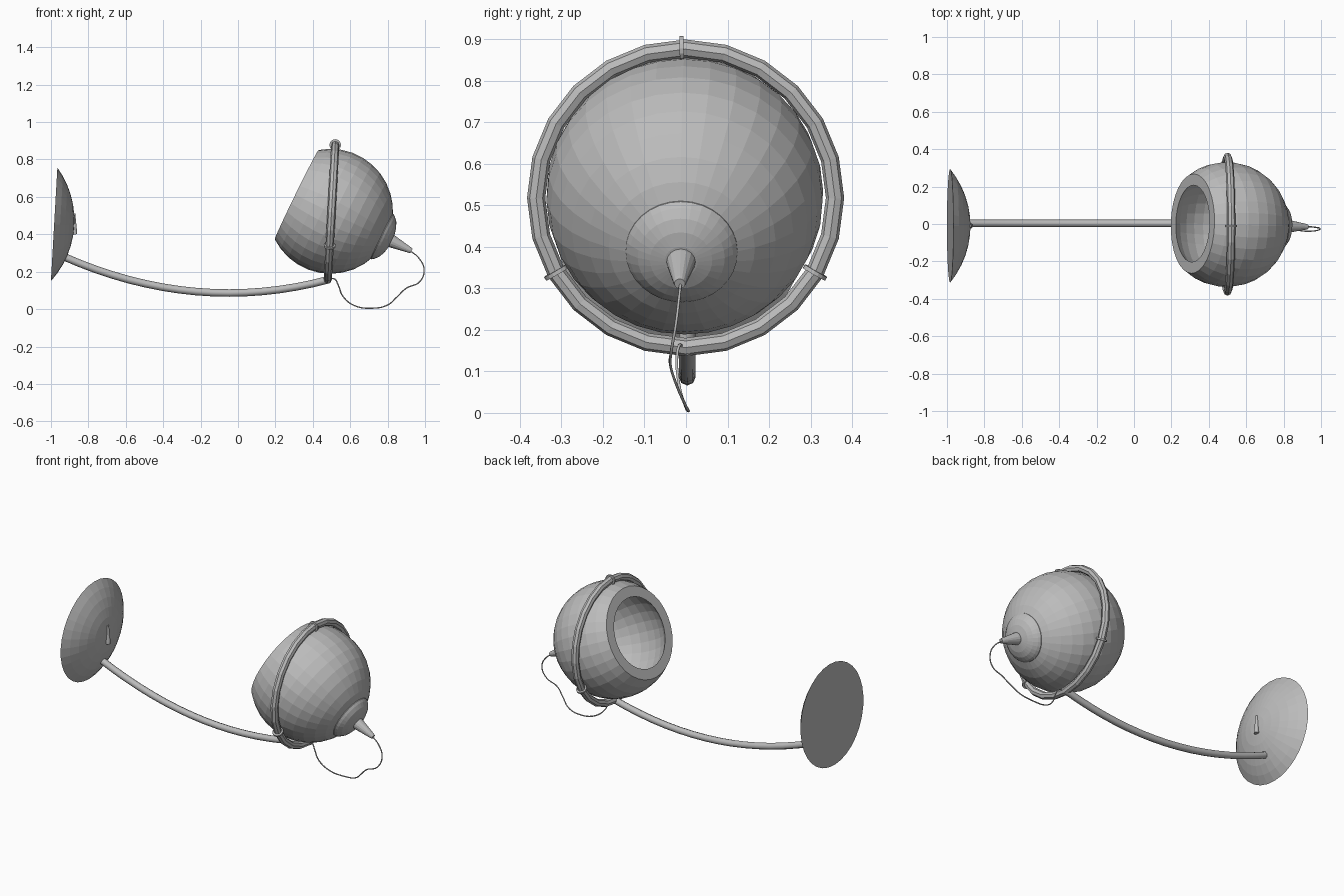
import bpy, bmesh
from math import sin, cos, pi, radians, sqrt, asin, atan2
from mathutils import Vector

cube = bpy.data.objects.get("Cube")
if cube:
    bpy.data.objects.remove(cube, do_unlink=True)

grey = bpy.data.materials.new("grey metal")
grey.use_nodes = True
GREY = (0.5, 0.5, 0.5, 1)
grey.diffuse_color = GREY
grey.node_tree.nodes["Principled BSDF"].inputs["Base Color"].default_value = GREY


def add(name, data):
    obj = bpy.data.objects.new(name, data)
    data.materials.append(grey)
    bpy.context.collection.objects.link(obj)
    return obj


def lathe(name, profile, origin, axis, sides=32):
    """Revolve (radius, height) points about an axis."""
    bm = bmesh.new()
    rings = [[bm.verts.new((r * cos(2 * pi * i / sides), r * sin(2 * pi * i / sides), h))
              for i in range(sides)] for r, h in profile]
    for a, b in zip(rings, rings[1:]):
        for i in range(sides):
            j = (i + 1) % sides
            bm.faces.new((a[i], a[j], b[j], b[i]))
    bmesh.ops.remove_doubles(bm, verts=bm.verts, dist=1e-5)
    # fill the flat ends where the profile does not reach the axis
    edges = [e for e in bm.edges if e.is_boundary]
    if edges:
        bmesh.ops.holes_fill(bm, edges=edges, sides=0)
    bmesh.ops.recalc_face_normals(bm, faces=bm.faces)
    mesh = bpy.data.meshes.new(name)
    bm.to_mesh(mesh)
    bm.free()
    obj = add(name, mesh)
    obj.location = origin
    obj.rotation_mode = 'QUATERNION'
    obj.rotation_quaternion = Vector(axis).to_track_quat('Z', 'Y')
    return obj


def tube(name, points, radius, kind='POLY', resolution=2):
    curve = bpy.data.curves.new(name, 'CURVE')
    curve.dimensions = '3D'
    curve.bevel_depth = radius
    curve.bevel_resolution = resolution
    curve.use_fill_caps = True
    spline = curve.splines.new(kind)
    if kind == 'BEZIER':
        spline.bezier_points.add(len(points) - 1)
        for p, co in zip(spline.bezier_points, points):
            p.co = co
            p.handle_left_type = p.handle_right_type = 'AUTO'
        spline.resolution_u = 6
    else:
        spline.points.add(len(points) - 1)
        for p, co in zip(spline.points, points):
            p.co = (*co, 1)
    return add(name, curve)


# Lamp shade: hollow ball, cut flat at the opening
centre = Vector((0.495, -0.003, 0.523))
back = Vector((0.898, -0.025, -0.44)).normalized()
CUT, R_OUT, R_IN, STEPS = -0.202, 0.334, 0.288, 12


def arc(radius):
    end = atan2(sqrt(radius ** 2 - CUT ** 2), CUT)
    return [(radius * sin(end * i / STEPS), radius * cos(end * i / STEPS))
            for i in range(STEPS + 1)]


lathe("lamp_shade", arc(R_OUT) + arc(R_IN)[::-1], centre, back)

# Rear cap and the cable nozzle on it
lathe("rear_cap", [(0, 0.29), (0.135, 0.295), (0.135, 0.308), (0.125, 0.322), (0.105, 0.34),
                   (0.075, 0.354), (0.04, 0.362), (0, 0.365)], centre, back)
lathe("cable_nozzle", [(0.036, 0.35), (0.034, 0.37), (0.016, 0.47), (0.013, 0.482)],
      centre, back, 16)

# Holding ring around the shade
hub = Vector((0.5, -0.001, 0.518))
ring_axis = Vector((0.998, 0, -0.055)).normalized()
ring_up = Vector((0.055, 0, 0.998)).normalized()
RING = 0.36
bpy.ops.mesh.primitive_torus_add(major_segments=24, minor_segments=8,
                                 major_radius=RING, minor_radius=0.022, location=hub)
ring = bpy.context.object
ring.name = "holding_ring"
ring.rotation_mode = 'QUATERNION'
ring.rotation_quaternion = ring_axis.to_track_quat('Z', 'Y')
ring.data.materials.append(grey)

# Three clips wrapped around the ring
for n, deg in enumerate((91.5, 210, 330)):
    a = radians(deg)
    side = Vector((0, 1, 0))
    spot = hub + RING * (cos(a) * side + sin(a) * ring_up)
    tangent = cos(a) * ring_up - sin(a) * side
    lathe(f"ring_clip_{n + 1}", [(0.031, -0.005), (0.031, 0.005)], spot, tangent, 16)

# Curved arm
arm = []
for i in range(17):
    x = -0.94 + 1.43 * i / 16
    arm.append((x, 0.003, 0.086 + 0.25 * (x + 0.05) ** 2))
tube("curved_arm", arm, 0.02)

# Wall plate: shallow dome with a flat back
PLATE_R, DEPTH = 0.304, 0.108
dome_r = (PLATE_R ** 2 + DEPTH ** 2) / (2 * DEPTH)
half = asin(PLATE_R / dome_r)
dome = [(dome_r * sin(half * i / 6), dome_r * cos(half * i / 6) - dome_r + DEPTH)
        for i in range(7)]
lathe("wall_plate", dome, (-0.983, -0.01, 0.453), (0.998, 0, -0.057))

# Tapered switch lever on the plate
lathe("switch_lever", [(0.014, 0), (0.014, 0.012), (0.008, 0.1), (0.008, 0.11)],
      (-0.874, -0.01, 0.4), (-0.03, 0, 1), 12)

# Loose cable from the nozzle to the ring
cable = [(0.92, -0.013, 0.312), (0.965, -0.017, 0.275), (0.995, -0.025, 0.21),
         (0.97, -0.036, 0.145), (0.9, -0.037, 0.112), (0.85, -0.022, 0.065),
         (0.8, -0.003, 0.022), (0.72, 0.006, 0.005), (0.62, -0.003, 0.02),
         (0.56, -0.017, 0.07), (0.535, -0.022, 0.13), (0.515, -0.016, 0.162),
         (0.49, -0.008, 0.16)]
tube("loose_cable", cable, 0.0035, 'BEZIER', 1)
